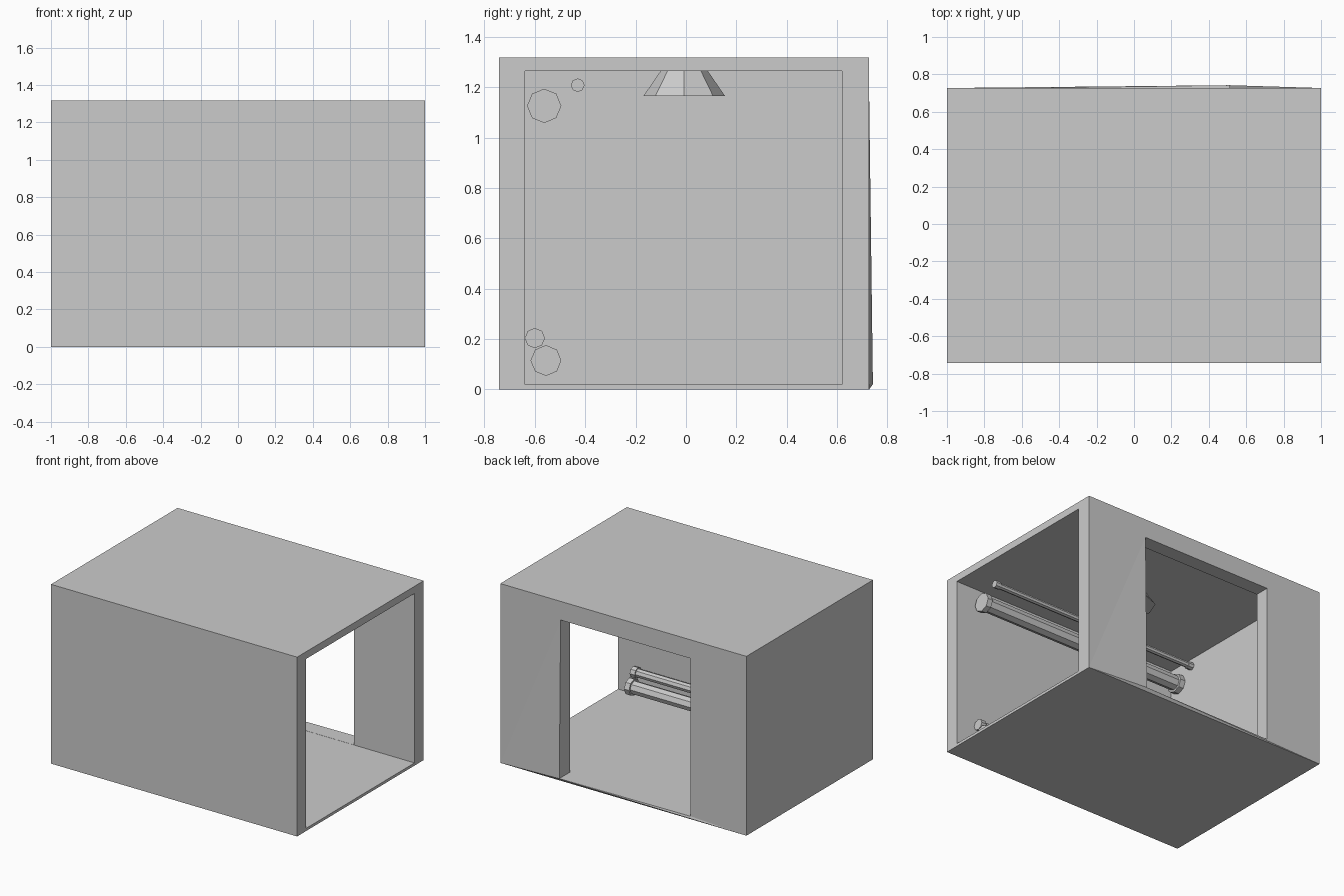
import bpy, bmesh
from math import pi, cos, sin
from mathutils import Vector

if "Cube" in bpy.data.objects:
    bpy.data.objects.remove(bpy.data.objects["Cube"])


def mesh_object(name, bm):
    bmesh.ops.recalc_face_normals(bm, faces=bm.faces)
    me = bpy.data.meshes.new(name)
    bm.to_mesh(me)
    bm.free()
    ob = bpy.data.objects.new(name, me)
    bpy.context.collection.objects.link(ob)
    return ob


def box(name, lo, hi):
    bm = bmesh.new()
    bmesh.ops.create_cube(bm, size=1)
    for v in bm.verts:
        v.co = Vector([(a + b) / 2 + c * (b - a) for a, b, c in zip(lo, hi, v.co)])
    return mesh_object(name, bm)


def lathe(name, profile, place, sides=8):
    """Closed low-poly solid from (radius, distance) rings."""
    bm = bmesh.new()
    rings = [[bm.verts.new(place(r * cos(2 * pi * i / sides), r * sin(2 * pi * i / sides), d))
              for i in range(sides)] for r, d in profile]
    for a, b in zip(rings, rings[1:]):
        for i in range(sides):
            j = (i + 1) % sides
            bm.faces.new((a[i], a[j], b[j], b[i]))
    bm.faces.new(rings[0])
    bm.faces.new(rings[-1])
    return mesh_object(name, bm)


# Room shell: open on the right, doorway in the back wall
shell = box("room_shell", (-1, -0.742, 0), (1, 0.727, 1.317))
cutters = [box("room_cutter", (-0.86, -0.64, 0.02), (1.2, 0.62, 1.264)),
           box("doorway_cutter", (-0.545, 0.5, 0.021), (0.51, 1.0, 1.18))]
bpy.context.view_layer.objects.active = shell
for c in cutters:
    c.hide_render = True
    m = shell.modifiers.new("cut", 'BOOLEAN')
    m.operation = 'DIFFERENCE'
    m.solver = 'EXACT'
    m.object = c
    bpy.ops.object.modifier_apply(modifier=m.name)
for c in cutters:
    bpy.data.objects.remove(c, do_unlink=True)

# Slightly bulged sill corner of the doorway
bm = bmesh.new()
bm.from_mesh(shell.data)
bmesh.ops.triangulate(bm, faces=bm.faces)
corner = Vector((0.51, 0.727, 0.021))
min(bm.verts, key=lambda v: (v.co - corner).length).co.y = 0.742
bm.to_mesh(shell.data)
bm.free()

# Octagonal pipes with end flanges along the front wall
pipes = {"upper_large_pipe": (-0.563, 1.126, 0.068),
         "upper_small_pipe": (-0.43, 1.208, 0.027),
         "lower_small_pipe": (-0.6, 0.204, 0.04),
         "lower_large_pipe": (-0.556, 0.115, 0.061)}
for name, (y, z, r) in pipes.items():
    lathe(name, [(r, -0.86), (r, -0.82), (r * 0.78, -0.82),
                 (r * 0.78, 0.81), (r, 0.81), (r, 0.85)],
          lambda a, b, d: (d, y + a, z + b))

# Ceiling lamp
lathe("ceiling_lamp", [(0.162, 1.165), (0.094, 1.264)],
      lambda a, b, d: (0.02 + a, -0.007 + b, d))
